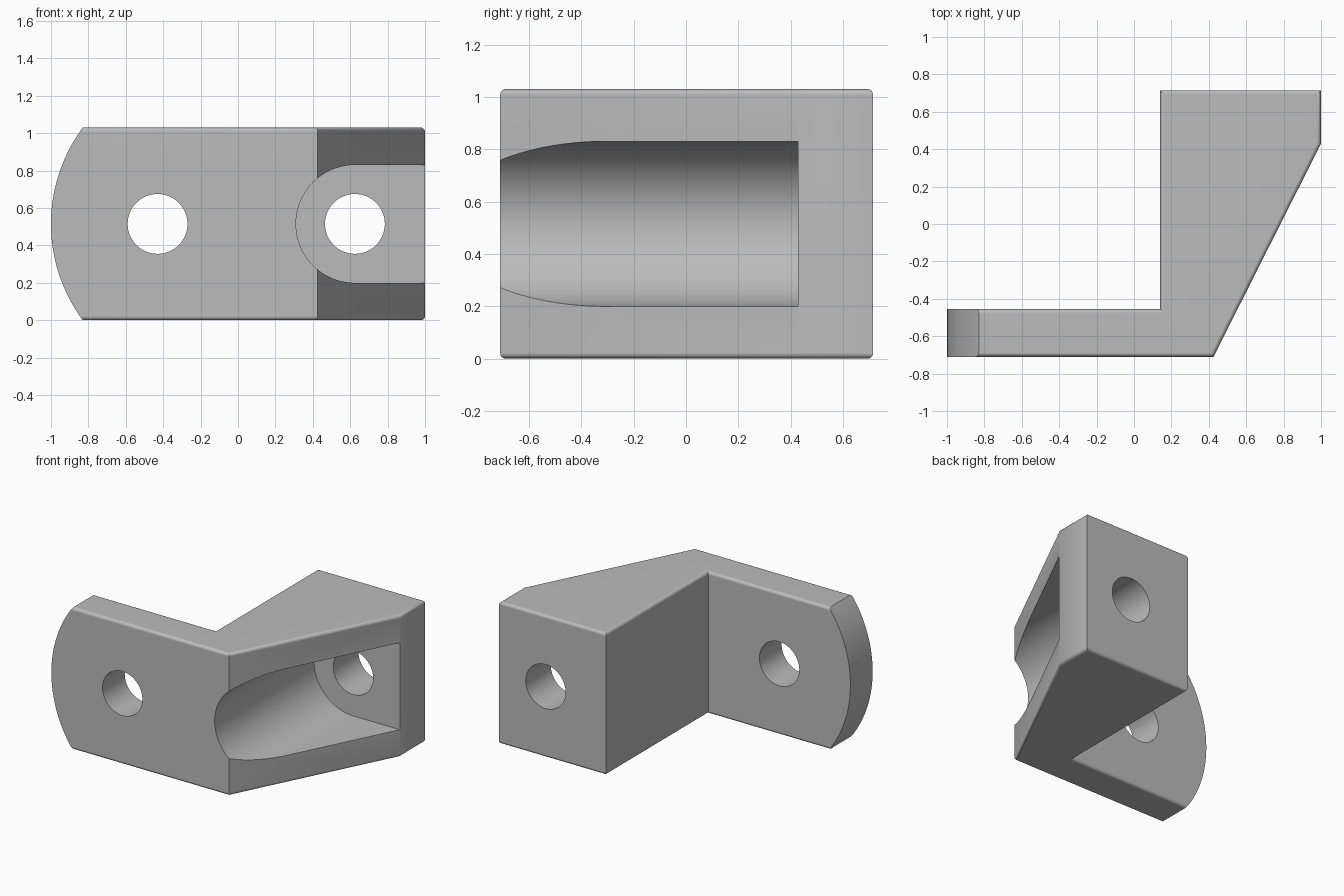
import bpy, bmesh, math

if "Cube" in bpy.data.objects:
    bpy.data.objects.remove(bpy.data.objects["Cube"])

HEIGHT = 1.03
MID = HEIGHT / 2


def prism(name, points, axis, start, end):
    """Extrude a 2D outline along z (outline in x, y) or y (outline in x, z)."""
    bm = bmesh.new()
    place = (lambda a, b: (a, b, start)) if axis == "z" else (lambda a, b: (a, start, b))
    face = bm.faces.new([bm.verts.new(place(a, b)) for a, b in points])
    moved = bmesh.ops.extrude_face_region(bm, geom=[face])["geom"]
    step = (0, 0, end - start) if axis == "z" else (0, end - start, 0)
    bmesh.ops.translate(bm, vec=step, verts=[v for v in moved if isinstance(v, bmesh.types.BMVert)])
    bmesh.ops.recalc_face_normals(bm, faces=bm.faces)
    mesh = bpy.data.meshes.new(name)
    bm.to_mesh(mesh)
    bm.free()
    obj = bpy.data.objects.new(name, mesh)
    bpy.context.collection.objects.link(obj)
    return obj


def arc(cx, radius, first, last, steps):
    angles = [math.radians(first + (last - first) * i / steps) for i in range(steps + 1)]
    return [(cx + radius * math.cos(a), MID + radius * math.sin(a)) for a in angles]


def apply_boolean(target, cutter, operation):
    mod = target.modifiers.new("cut", "BOOLEAN")
    mod.object, mod.operation, mod.solver = cutter, operation, "EXACT"
    bpy.ops.object.modifier_apply(modifier=mod.name)
    bpy.data.objects.remove(cutter)


# Bracket body: flat tab joined to a slanted block
outline = [(-1.15, -0.71), (0.425, -0.71), (1, 0.43), (1, 0.715),
           (0.14, 0.715), (0.14, -0.455), (-1.15, -0.455)]
bracket = prism("bracket", outline, "z", 0, HEIGHT)
bpy.context.view_layer.objects.active = bracket
bracket.select_set(True)

# Rounded top and bottom rims
bm = bmesh.new()
bm.from_mesh(bracket.data)
rims = [e for e in bm.edges if abs(e.verts[0].co.z - e.verts[1].co.z) < 0.01]
bmesh.ops.bevel(bm, geom=rims, offset=0.022, segments=5, profile=0.5, affect="EDGES")
bm.to_mesh(bracket.data)
bm.free()

# Curved tab end
end_shape = arc(-0.135, 0.865, 130, 230, 72) + [(1.3, -0.2), (1.3, 1.3)]
apply_boolean(bracket, prism("end_cutter", end_shape, "y", -1, 1), "INTERSECT")

# Round-ended pocket open to the slanted side
pocket = arc(0.625, 0.315, 90, 270, 48) + [(1.3, MID - 0.315), (1.3, MID + 0.315)]
apply_boolean(bracket, prism("pocket_cutter", pocket, "y", -1, 0.427), "DIFFERENCE")

# Bolt holes through the tab and the pocket floor
for x in (-0.43, 0.625):
    hole = arc(x, 0.16, 0, 360, 64)[:-1]
    apply_boolean(bracket, prism("hole_cutter", hole, "y", -1, 1), "DIFFERENCE")

# Plain grey finish
grey = bpy.data.materials.new("grey")
grey.use_nodes = True
colour = (0.5, 0.5, 0.5, 1)
grey.diffuse_color = colour
grey.node_tree.nodes["Principled BSDF"].inputs["Base Color"].default_value = colour
bracket.data.materials.clear()
bracket.data.materials.append(grey)

bpy.ops.object.shade_smooth_by_angle(angle=math.radians(30))
weighted = bracket.modifiers.new("even_shading", "WEIGHTED_NORMAL")
weighted.keep_sharp = True
